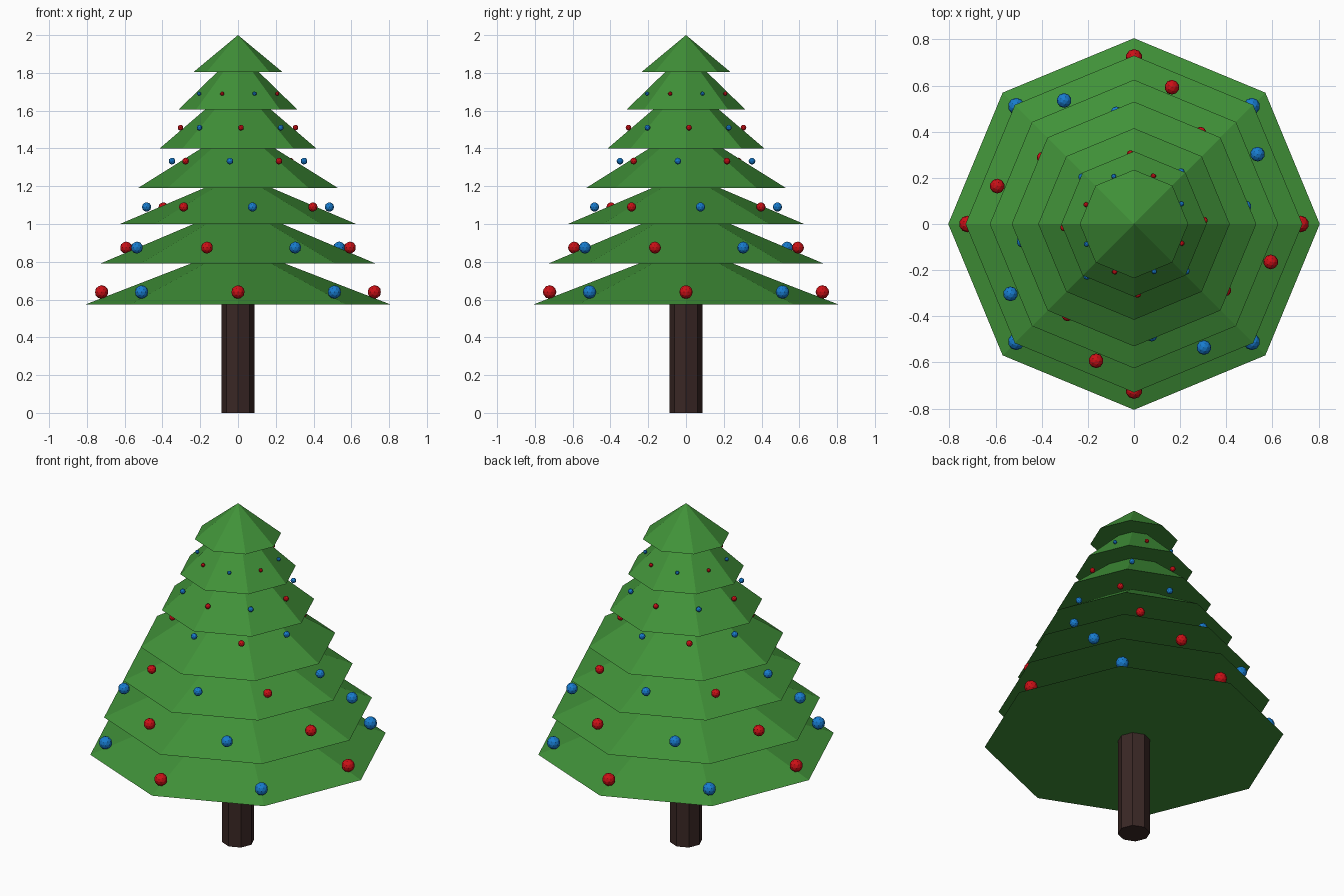
import bpy, bmesh
from math import sin, cos, radians, tau

if "Cube" in bpy.data.objects:
    bpy.data.objects.remove(bpy.data.objects["Cube"])


def material(name, rgb):
    m = bpy.data.materials.new(name)
    m.diffuse_color = (*rgb, 1)
    m.use_nodes = True
    m.node_tree.nodes["Principled BSDF"].inputs["Base Color"].default_value = m.diffuse_color
    return m


GREEN = material("needle green", (0.052, 0.285, 0.04))
BROWN = material("bark brown", (0.042, 0.02, 0.018))
RED = material("bauble red", (0.6, 0.005, 0.008))
BLUE = material("bauble blue", (0.009, 0.2, 0.62))


def add_object(name, bm, mat):
    bmesh.ops.recalc_face_normals(bm, faces=bm.faces)
    mesh = bpy.data.meshes.new(name)
    bm.to_mesh(mesh)
    bm.free()
    mesh.materials.append(mat)
    ob = bpy.data.objects.new(name, mesh)
    bpy.context.collection.objects.link(ob)
    return ob


def lathe(name, profile, mat, sides=8):
    """Revolve (radius, z) points; radius 0 closes to a point, open ends get caps."""
    bm = bmesh.new()
    rings = []
    for r, z in profile:
        n = sides if r > 0 else 1
        rings.append([bm.verts.new((r * cos(tau * i / sides), r * sin(tau * i / sides), z))
                      for i in range(n)])
    for a, b in zip(rings, rings[1:]):
        for i in range(sides):
            j = (i + 1) % sides
            if len(b) == 1:
                bm.faces.new((a[i], a[j], b[0]))
            else:
                bm.faces.new((a[i], a[j], b[j], b[i]))
    for ring in (rings[0], rings[-1]):
        if len(ring) > 1:
            bm.faces.new(ring)
    return add_object(name, bm, mat)


# Trunk
lathe("trunk", [(0.087, 0), (0.087, 0.58)], BROWN)

# Foliage: one octagonal body, each tier as (base z, rim radius, inner top radius)
tiers = [(0.575, 0.805, 0.25), (0.79, 0.73, 0.235), (1.0, 0.625, 0.18),
         (1.19, 0.53, 0.195), (1.40, 0.415, 0.175), (1.605, 0.315, 0.11),
         (1.805, 0.235, 0)]
tops = [t[0] for t in tiers[1:]] + [2.0]
profile = []
for (z, rim, inner), top in zip(tiers, tops):
    profile += [(rim, z), (inner, top)]
lathe("foliage", profile, GREEN)

# Baubles: (height, ring radius, size, angle of first red); eight per tier, alternating
rows = [(0.64, 0.722, 0.036, 0), (0.875, 0.615, 0.032, -15.5), (1.09, 0.49, 0.025, -36),
        (1.333, 0.352, 0.018, -52), (1.51, 0.305, 0.015, 3), (1.69, 0.224, 0.011, -22)]
for n, (z, ring, size, start) in enumerate(rows, 1):
    for k, (colour, mat) in enumerate((("red", RED), ("blue", BLUE))):
        bm = bmesh.new()
        for q in range(4):
            a = radians(start + 45 * k + 90 * q)
            new = bmesh.ops.create_icosphere(bm, subdivisions=2, radius=size)["verts"]
            bmesh.ops.translate(bm, verts=new, vec=(ring * cos(a), ring * sin(a), z))
        add_object(f"{colour}_baubles_tier_{n}", bm, mat)
